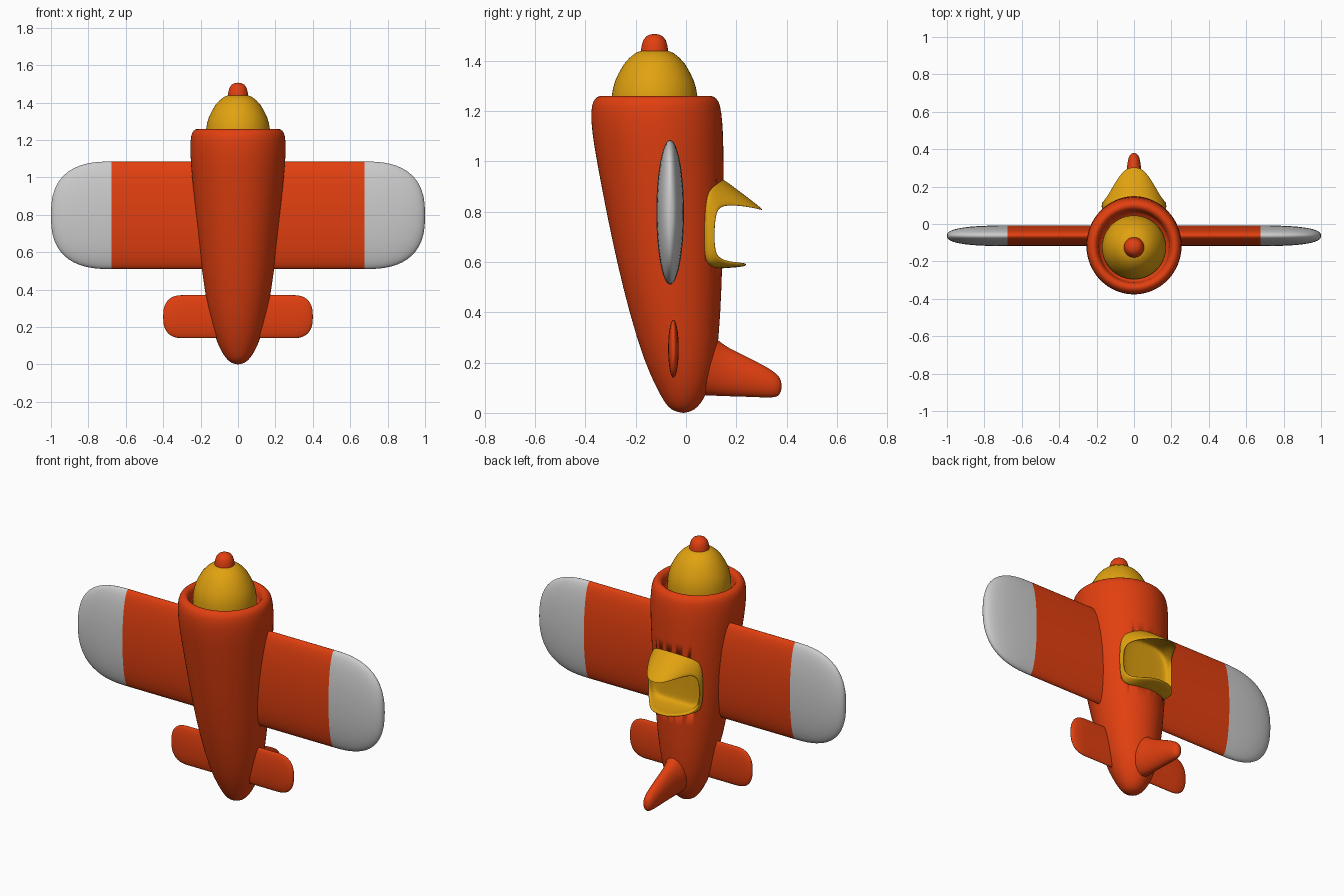
import bpy, bmesh, math
from mathutils import Vector

if "Cube" in bpy.data.objects:
    bpy.data.objects.remove(bpy.data.objects["Cube"])


def material(name, color):
    m = bpy.data.materials.new(name)
    m.diffuse_color = (*color, 1)
    m.use_nodes = True
    m.node_tree.nodes["Principled BSDF"].inputs["Base Color"].default_value = m.diffuse_color
    return m


ORANGE = material("orange", (0.76, 0.05, 0.005))
GOLD = material("gold", (0.75, 0.36, 0.005))


def loft(name, rings, mat=None, subsurf=0, angle=50):
    """Skin a list of equal-length point rings and cap both ends."""
    bm = bmesh.new()
    loops = [[bm.verts.new(p) for p in ring] for ring in rings]
    n = len(loops[0])
    for a, b in zip(loops, loops[1:]):
        for i in range(n):
            j = (i + 1) % n
            bm.faces.new((a[i], a[j], b[j], b[i]))
    bm.faces.new(loops[0])
    bm.faces.new(loops[-1])
    bmesh.ops.recalc_face_normals(bm, faces=bm.faces)
    me = bpy.data.meshes.new(name)
    bm.to_mesh(me)
    bm.free()
    ob = bpy.data.objects.new(name, me)
    bpy.context.collection.objects.link(ob)
    if mat:
        me.materials.append(mat)
    bpy.ops.object.select_all(action='DESELECT')
    ob.select_set(True)
    bpy.context.view_layer.objects.active = ob
    if subsurf:
        m = ob.modifiers.new("smooth", 'SUBSURF')
        m.levels = m.render_levels = subsurf
        bpy.ops.object.modifier_apply(modifier=m.name)
    bpy.ops.object.shade_smooth_by_angle(angle=math.radians(angle))
    return ob


def ellipse(center, u, v, n=48):
    c, u, v = Vector(center), Vector(u), Vector(v)
    return [c + u * math.cos(2 * math.pi * i / n) + v * math.sin(2 * math.pi * i / n)
            for i in range(n)]


def wing_rings(x0, x1, y, z, thick, chord, steps=14, power=2.6):
    """Elliptical wing sections closing to a rounded tip at x1."""
    rings = []
    for k in range(steps + 1):
        t = min(math.sin(math.pi / 2 * k / steps), 0.99999)
        s = (1 - t ** power) ** (1 / power)
        rings.append(ellipse((x0 + (x1 - x0) * t, y, z), (0, thick * s, 0), (0, 0, chord * s)))
    return rings


# Fuselage: z, front y, back y, half width; the last rings roll into the nose
body = [(0, -.014, -.006, .004), (.006, -.045, .022, .033), (.022, -.07, .045, .055),
        (.05, -.09, .068, .077), (.1, -.117, .092, .105), (.2, -.165, .122, .142),
        (.4, -.226, .138, .18), (.6, -.275, .145, .205), (.8, -.317, .149, .226),
        (1.0, -.355, .15, .246), (1.12, -.375, .148, .256), (1.2, -.379, .141, .255),
        (1.24, -.37, .131, .248), (1.258, -.352, .112, .23), (1.26, -.335, .094, .212),
        (1.245, -.317, .075, .194), (1.21, -.311, .068, .188), (1.16, -.308, .066, .185)]
fuselage = loft("fuselage",
                [ellipse((0, (f + b) / 2, z), (w, 0, 0), (0, (b - f) / 2, 0)) for z, f, b, w in body],
                ORANGE, subsurf=1)

# Nose dome and its small cap
NOSE_Y = -.125


def turned(name, profile, mat):
    return loft(name, [ellipse((0, NOSE_Y, z), (r, 0, 0), (0, r, 0)) for r, z in profile], mat)


turned("nose_dome", [(.172, 1.17), (.172, 1.22), (.17, 1.26), (.165, 1.29), (.156, 1.32),
                     (.142, 1.35), (.122, 1.385), (.1, 1.41), (.075, 1.43), (.05, 1.44),
                     (.003, 1.445)], GOLD)
turned("nose_cap", [(.055, 1.42), (.054, 1.44), (.051, 1.46), (.045, 1.48), (.034, 1.495),
                    (.018, 1.503), (.002, 1.506)], ORANGE)

# Main wing with grey tips, and the tailplane
WY, WZ, WT, WC = -.063, .797, .055, .2875
loft("wing", [ellipse((x, WY, WZ), (0, WT, 0), (0, 0, WC)) for x in (-.675, .675)], ORANGE)
for side, label in ((-1, "left"), (1, "right")):
    loft(label + "_wing_tip", wing_rings(side * .675, side, WY, WZ, WT, WC))
    rings = wing_rings(side * .29, side * .4, -.05, .255, .021, .115)
    loft(label + "_tailplane", [ellipse((0, -.05, .255), (0, .021, 0), (0, 0, .115))] + rings, ORANGE)

# Tail fin: y, bottom z, top z, half thickness
fin = [(.0, .07, .37, .085), (.09, .07, .325, .07), (.13, .067, .285, .056), (.17, .066, .257, .048),
       (.24, .064, .224, .043), (.31, .061, .188, .037), (.345, .061, .167, .032),
       (.367, .066, .148, .024), (.377, .082, .132, .014), (.38, .104, .108, .002)]
loft("tail_fin", [ellipse((0, y, (a + b) / 2), (t, 0, 0), (0, 0, (b - a) / 2))
                  for y, a, b, t in fin], ORANGE, subsurf=1)

# Open cockpit: half outlines of the foot and the rim, mirrored across x
foot = [(0, .14, .938), (.05, .132, .936), (.09, .118, .928), (.12, .106, .915), (.145, .096, .895),
        (.163, .09, .86), (.173, .088, .8), (.174, .088, .71), (.17, .09, .64), (.158, .094, .6),
        (.13, .104, .58), (.09, .12, .575), (.05, .132, .573), (0, .135, .573)]
rim = [(0, .312, .806), (.045, .303, .809), (.082, .26, .819), (.112, .21, .827), (.14, .16, .828),
       (.16, .132, .815), (.17, .12, .78), (.172, .115, .71), (.168, .118, .64), (.155, .134, .61),
       (.13, .168, .592), (.09, .215, .586), (.05, .238, .583), (0, .246, .582)]
CZ = .745


def mirrored(half):
    return [Vector(p) for p in half] + [Vector((-x, y, z)) for x, y, z in half[-2:0:-1]]


def shrink(ring, sx, sz, y=None, dy=0):
    return [Vector((p.x * sx, p.y + dy if y is None else y, CZ + (p.z - CZ) * sz)) for p in ring]


foot, rim = mirrored(foot), mirrored(rim)
middle = [a.lerp(b, .5) for a, b in zip(foot, rim)]
loft("cockpit", [shrink(foot, .75, .92, y=.05),
                 shrink(foot, .96, .98, dy=-.012), foot, middle, rim,
                 shrink(rim, .94, .9, dy=-.006),
                 shrink(middle, .9, .9, dy=-.008),
                 shrink(foot, .86, .82, y=.088),
                 shrink(foot, .7, .7, y=.08)], GOLD, subsurf=2, angle=60)

# Hollow the fuselage under the cockpit
cutter = loft("cockpit_cutter", [shrink(foot, .9, .91, y=.07), shrink(foot, .9, .91, y=.5)])
cutter.hide_render = True
bpy.context.view_layer.objects.active = fuselage
cut = fuselage.modifiers.new("cockpit_hole", 'BOOLEAN')
cut.operation, cut.solver, cut.object = 'DIFFERENCE', 'EXACT', cutter
bpy.ops.object.modifier_apply(modifier=cut.name)
bpy.data.objects.remove(cutter)
